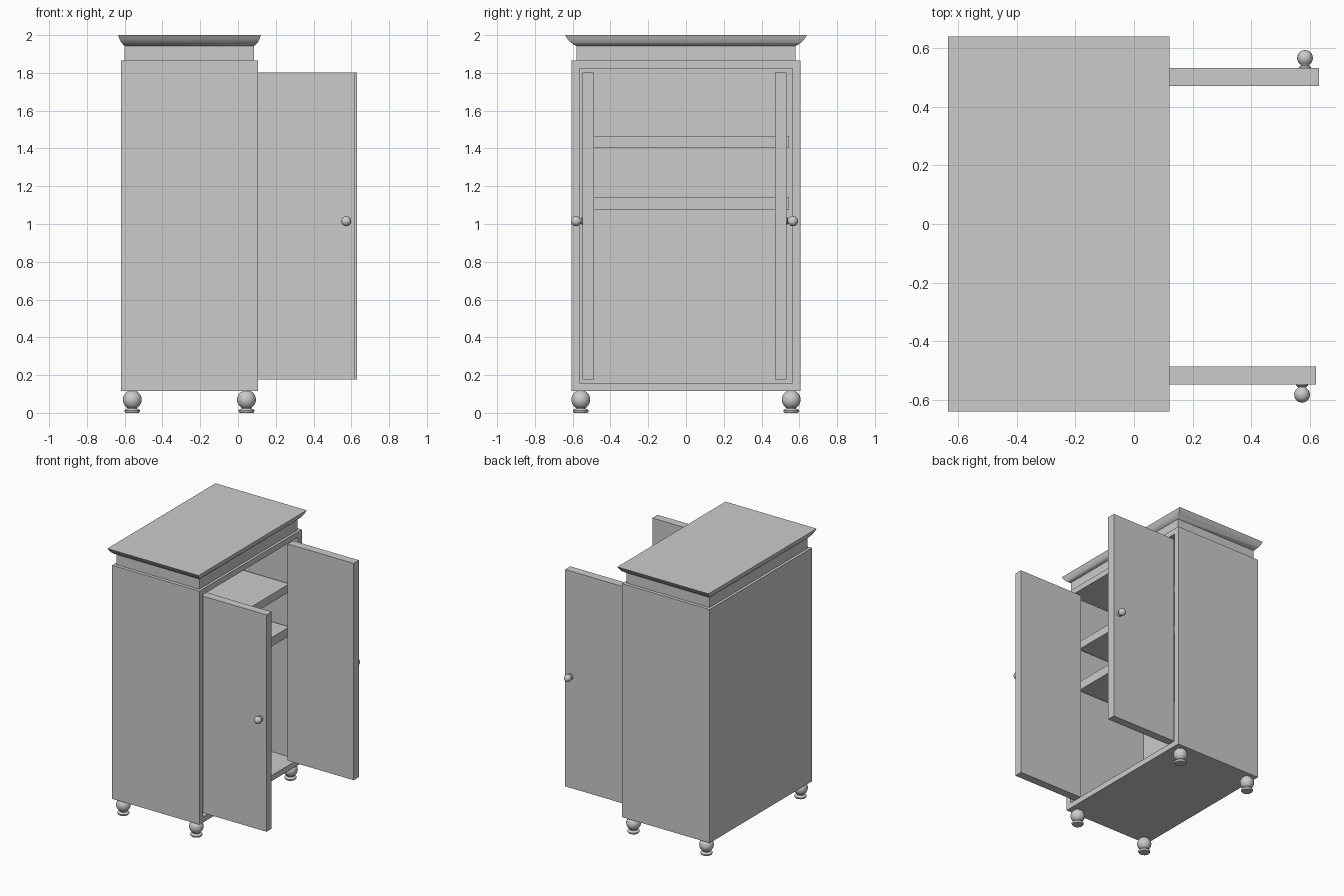
import bpy, bmesh, math
from mathutils import Matrix, Vector

if "Cube" in bpy.data.objects:
    bpy.data.objects.remove(bpy.data.objects["Cube"])

grey = bpy.data.materials.new("plain_grey")
grey.diffuse_color = (0.6, 0.6, 0.6, 1)
grey.use_nodes = True
grey.node_tree.nodes["Principled BSDF"].inputs["Base Color"].default_value = grey.diffuse_color


def finish(name, bm, smooth=None):
    """Turn a bmesh into a named object with the shared material."""
    bmesh.ops.recalc_face_normals(bm, faces=bm.faces)
    mesh = bpy.data.meshes.new(name)
    bm.to_mesh(mesh)
    bm.free()
    mesh.materials.append(grey)
    ob = bpy.data.objects.new(name, mesh)
    bpy.context.collection.objects.link(ob)
    if smooth:
        bpy.ops.object.select_all(action='DESELECT')
        ob.select_set(True)
        bpy.context.view_layer.objects.active = ob
        bpy.ops.object.shade_smooth_by_angle(angle=math.radians(smooth))
    return ob


def box_bm(lo, hi):
    lo, hi = Vector(lo), Vector(hi)
    bm = bmesh.new()
    bmesh.ops.create_cube(bm, size=1, matrix=Matrix.Translation((lo + hi) / 2)
                          @ Matrix.Diagonal((*(hi - lo), 1)))
    return bm


def lathe(name, profile, matrix, sides=24):
    """Spin a (radius, height) profile around local z."""
    bm = bmesh.new()
    vs = [bm.verts.new((r, 0, z)) for r, z in profile]
    es = [bm.edges.new(p) for p in zip(vs, vs[1:])]
    bmesh.ops.spin(bm, geom=vs + es, cent=(0, 0, 0), axis=(0, 0, 1),
                   angle=math.tau, steps=sides)
    bmesh.ops.remove_doubles(bm, verts=bm.verts, dist=1e-5)
    bm.transform(matrix)
    return finish(name, bm, 40)


def ball(radius, centre, start, end, steps):
    """Arc of a ball profile; angles in degrees, -90 is the bottom."""
    angles = [math.radians(start + (end - start) * i / steps) for i in range(steps + 1)]
    return [(max(0, radius * math.cos(a)), centre + radius * math.sin(a)) for a in angles]


# Hollow cabinet body, open towards +x
bm = box_bm((-0.62, -0.605, 0.115), (0.105, 0.605, 1.865))
front = max(bm.faces, key=lambda f: f.calc_center_median().x)
bmesh.ops.inset_individual(bm, faces=[front], thickness=0.06)
cavity = bmesh.ops.extrude_discrete_faces(bm, faces=[front])["faces"][0]
bmesh.ops.translate(bm, verts=cavity.verts, vec=(-0.665, 0, 0))
finish("cabinet_body", bm)

# Shelves, set back by the thickness of a door
for name, z0, z1 in (("lower_shelf", 1.075, 1.142), ("upper_shelf", 1.405, 1.465)):
    finish(name, box_bm((-0.56, -0.545, z0), (0.045, 0.545, z1)))

# Neck and flared cornice, as stacked rectangles
bm = bmesh.new()
rings = []
for t, z in ((0, 1.865), (0, 1.943), (0.2, 1.948), (0.55, 1.963), (0.8, 1.98), (1, 2.0)):
    hx, hy = 0.343 + 0.035 * t, 0.58 + 0.06 * t
    rings.append([bm.verts.new((-0.257 + sx * hx, sy * hy, z))
                  for sx, sy in ((-1, -1), (1, -1), (1, 1), (-1, 1))])
for a, b in zip(rings, rings[1:]):
    for i in range(4):
        j = (i + 1) % 4
        bm.faces.new((a[i], a[j], b[j], b[i]))
bm.faces.new(rings[0])
bm.faces.new(rings[-1])
finish("cornice", bm, 50)

# Open doors with round knobs on their outer faces
knob = [(0, -0.002), (0.02, -0.002), (0.02, 0.003), (0.014, 0.008)] \
    + ball(0.027, 0.034, -57, 90, 8)
for name, side, x0, x1, y0, y1, knob_x in (
        ("left", -1, 0.075, 0.62, -0.548, -0.486, 0.573),
        ("right", 1, 0.083, 0.63, 0.47, 0.532, 0.583)):
    finish(name + "_door", box_bm((x0, y0, 0.178), (x1, y1, 1.803)))
    face_y = y0 if side < 0 else y1
    lathe(name + "_knob", knob, Matrix.Translation((knob_x, face_y, 1.015))
          @ Matrix.Rotation(-side * math.pi / 2, 4, 'X'), 16)

# Turned feet: flared pad, narrow waist and ball
foot = [(0, 0), (0.036, 0), (0.042, 0.008), (0.042, 0.013), (0.036, 0.019), (0.026, 0.023)] \
    + ball(0.05, 0.07, -58, 90, 12)
for x, end in ((-0.56, "back"), (0.045, "front")):
    for y, side in ((-0.557, "left"), (0.557, "right")):
        lathe(f"{end}_{side}_foot", foot, Matrix.Translation((x, y, 0)))
